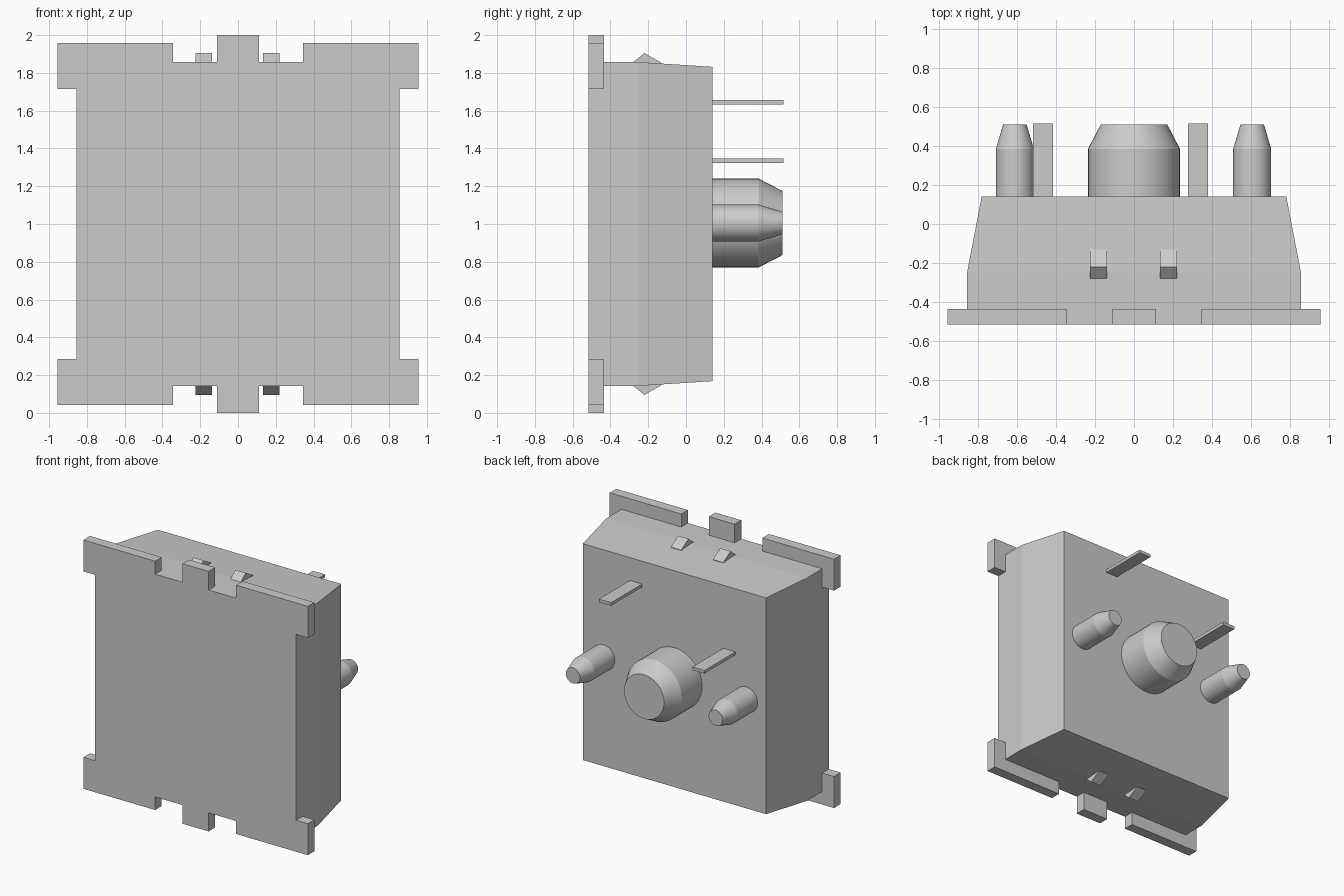
import bpy, bmesh
from math import sin, cos, pi, radians

if "Cube" in bpy.data.objects:
    bpy.data.objects.remove(bpy.data.objects["Cube"])

MID = 1.0              # height of the horizontal symmetry plane
FRONT, BACK = -0.515, 0.14
FLANGE_BACK = -0.435


def loft(name, rings, smooth=False):
    """Skin a closed solid through equally sized rings of points."""
    bm = bmesh.new()
    loops = [[bm.verts.new(p) for p in ring] for ring in rings]
    n = len(loops[0])
    for a, b in zip(loops, loops[1:]):
        for i in range(n):
            j = (i + 1) % n
            bm.faces.new((a[i], a[j], b[j], b[i]))
    bm.faces.new(loops[0])
    bm.faces.new(loops[-1])
    bmesh.ops.recalc_face_normals(bm, faces=bm.faces)
    mesh = bpy.data.meshes.new(name)
    bm.to_mesh(mesh)
    bm.free()
    obj = bpy.data.objects.new(name, mesh)
    bpy.context.collection.objects.link(obj)
    if smooth:
        bpy.ops.object.select_all(action='DESELECT')
        obj.select_set(True)
        bpy.context.view_layer.objects.active = obj
        bpy.ops.object.shade_smooth_by_angle(angle=radians(12))
    return obj


def rect(x0, x1, z0, z1, y):
    return [(x0, y, z0), (x1, y, z0), (x1, y, z1), (x0, y, z1)]


def box(name, x0, x1, y0, y1, z0, z1):
    return loft(name, [rect(x0, x1, z0, z1, y) for y in (y0, y1)])


def peg(name, x, r, tip_r, sides=48):
    """Round pin pointing backwards with a conical tip."""
    rings = [[(x + rad * cos(2 * pi * i / sides), y, 1.005 + rad * sin(2 * pi * i / sides))
              for i in range(sides)]
             for y, rad in ((BACK - 0.01, r), (0.385, r), (0.51, tip_r))]
    return loft(name, rings, smooth=True)


# Housing: straight at the front, tapering towards the back
loft("housing", [rect(-w, w, MID - h, MID + h, y) for y, w, h in
                 ((FRONT, 0.855, 0.857), (-0.25, 0.855, 0.857), (BACK, 0.78, 0.832))])

# Front flange: L-shaped corners, centre tabs and snap clips, top and bottom
corner = [(0.345, 0.857), (0.855, 0.857), (0.855, 0.715),
          (0.955, 0.715), (0.955, 0.957), (0.345, 0.957)]
clip = [(-0.28, 0.845), (-0.28, 0.857), (-0.22, 0.905), (-0.13, 0.853), (-0.13, 0.845)]
for sz, level in ((1, "top"), (-1, "bottom")):
    box(f"{level}_tab", -0.11, 0.11, FRONT, FLANGE_BACK,
        *sorted((MID + sz * 0.857, MID + sz * 1.0)))
    for sx, side in ((-1, "left"), (1, "right")):
        loft(f"{level}_{side}_flange",
             [[(sx * x, y, MID + sz * z) for x, z in corner] for y in (FRONT, FLANGE_BACK)])
        cx = sx * 0.179 - 0.003
        loft(f"{level}_{side}_clip",
             [[(x, y, MID + sz * z) for y, z in clip] for x in (cx - 0.044, cx + 0.044)])

# Rear pegs
peg("centre_peg", 0, 0.235, 0.17)
peg("left_peg", -0.61, 0.097, 0.06)
peg("right_peg", 0.605, 0.097, 0.06)

# Flat contact blades
box("upper_blade", 0.277, 0.38, BACK - 0.01, 0.515, 1.632, 1.656)
box("lower_blade", -0.518, -0.415, BACK - 0.01, 0.515, 1.323, 1.347)
